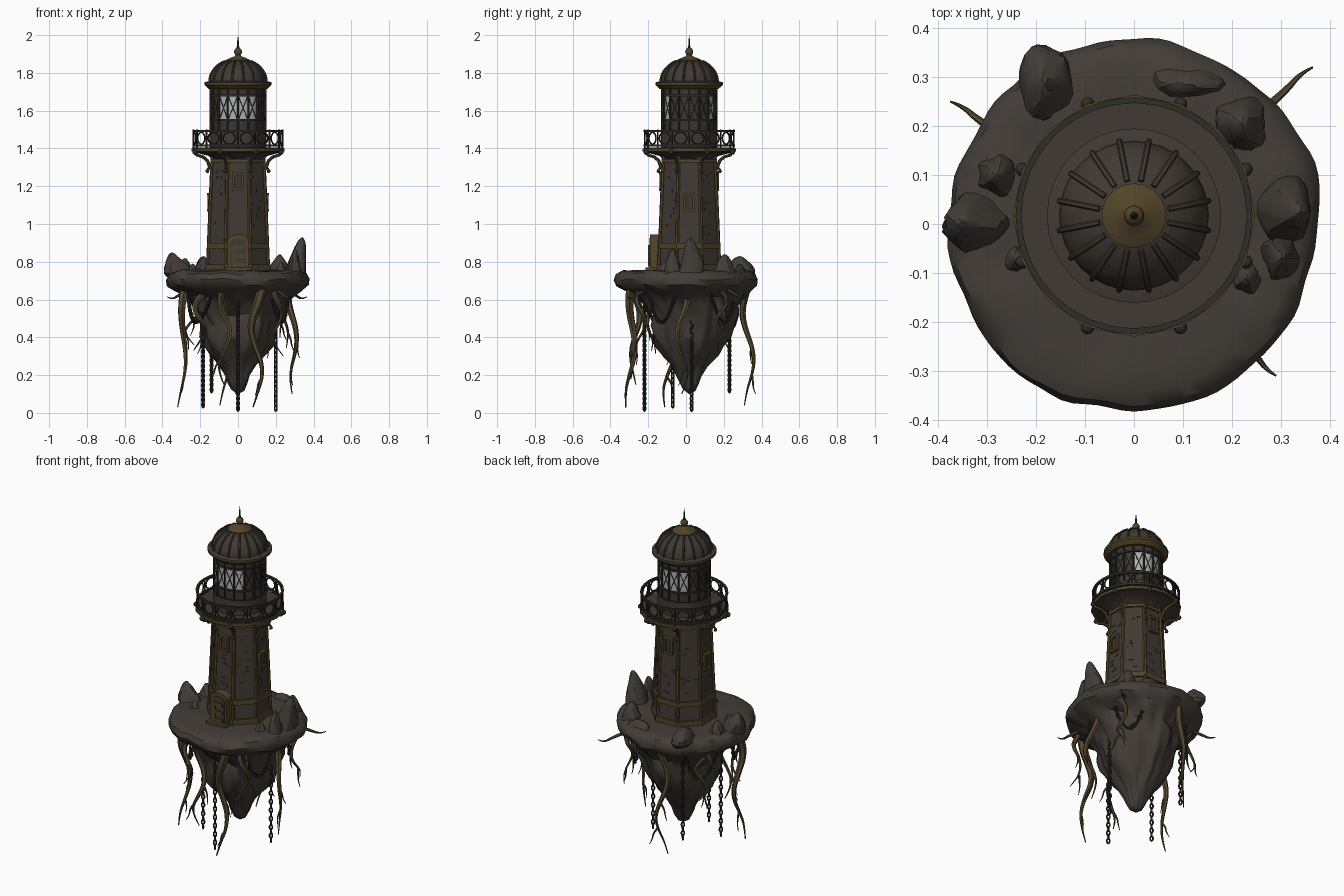
import bpy, bmesh, math, random
from math import sin, cos, pi, tau, radians
from mathutils import Vector, Matrix, noise

random.seed(4)
CY = 0.017  # tower axis
cube = bpy.data.objects.get("Cube")
if cube:
    bpy.data.objects.remove(cube)


def material(name, rgb):
    m = bpy.data.materials.new(name)
    m.use_nodes = True
    m.diffuse_color = (*rgb, 1)
    bsdf = next(n for n in m.node_tree.nodes if n.type == 'BSDF_PRINCIPLED')
    bsdf.inputs["Base Color"].default_value = (*rgb, 1)
    return m


ROCK = material("rock grey", (.056, .047, .039))
STONE = material("wall stone", (.052, .042, .033))
BRASS = material("old brass", (.082, .058, .021))
IRON = material("dark iron", (.030, .026, .020))
ROOT = material("root brown", (.085, .062, .028))
GLASS = material("dark glass", (.043, .037, .030))
LENS = material("pale lens", (.42, .45, .45))


def finish(ob, mat, angle=35):
    ob.data.materials.append(mat)
    bpy.ops.object.select_all(action='DESELECT')
    ob.select_set(True)
    bpy.context.view_layer.objects.active = ob
    if ob.type == 'CURVE':
        bpy.ops.object.convert(target='MESH')
    bpy.ops.object.shade_smooth_by_angle(angle=radians(angle))
    return bpy.context.object


def from_bm(name, bm, mat, angle=35):
    bmesh.ops.recalc_face_normals(bm, faces=bm.faces)
    me = bpy.data.meshes.new(name)
    bm.to_mesh(me)
    bm.free()
    ob = bpy.data.objects.new(name, me)
    bpy.context.collection.objects.link(ob)
    return finish(ob, mat, angle)


def lathe_bm(profile, segs, closed=False, turn=0.0):
    bm = bmesh.new()
    rings = [[bm.verts.new((r * cos(turn + tau * i / segs), CY + r * sin(turn + tau * i / segs), z))
              for i in range(segs)] for r, z in profile]
    pairs = list(zip(rings, rings[1:])) + ([(rings[-1], rings[0])] if closed else [])
    for a, b in pairs:
        for i in range(segs):
            j = (i + 1) % segs
            bm.faces.new((a[i], a[j], b[j], b[i]))
    bmesh.ops.remove_doubles(bm, verts=bm.verts, dist=1e-5)
    return bm


def lathe(name, profile, segs, mat, closed=False, turn=0.0):
    return from_bm(name, lathe_bm(profile, segs, closed, turn), mat)


def band(name, r, z0, z1, depth, segs, mat, turn=0.0):
    return lathe(name, [(r - depth, z0), (r, z0), (r, z1), (r - depth, z1)], segs, mat, True, turn)


def tube(name, paths, radius, mat, cyclic=False, taper=1.0, kind='POLY'):
    cu = bpy.data.curves.new(name, 'CURVE')
    cu.dimensions, cu.bevel_depth, cu.bevel_resolution = '3D', radius, 1
    cu.use_fill_caps, cu.resolution_u = True, 5
    for path in paths:
        sp = cu.splines.new(kind)
        sp.points.add(len(path) - 1)
        for k, p in enumerate(path):
            sp.points[k].co = (*p, 1)
            sp.points[k].radius = 1 + (taper - 1) * k / (len(path) - 1)
        sp.use_cyclic_u = cyclic
        if kind == 'NURBS':
            sp.order_u, sp.use_endpoint_u = 3, True
    ob = bpy.data.objects.new(name, cu)
    bpy.context.collection.objects.link(ob)
    return finish(ob, mat)


def polar(r, a, z):
    return Vector((r * cos(a), CY + r * sin(a), z))


def spin(points, count, turn=0.0):
    return [[polar(r, turn + tau * i / count, z) for r, z in points] for i in range(count)]


def add_box(bm, centre, size, turn=0.0):
    bmesh.ops.create_cube(bm, size=1, matrix=Matrix.Translation(centre) @ Matrix.Rotation(turn, 4, 'Z')
                          @ Matrix.Diagonal((*size, 1)))


# Floating island: rough disc with a lumpy hanging crag, shifted toward the back
bm = lathe_bm([(0, .755), (.1, .755), (.2, .754), (.28, .753), (.335, .752), (.365, .737), (.378, .708), (.37, .675),
               (.33, .645), (.28, .615), (.25, .57), (.23, .52), (.212, .46), (.19, .4), (.165, .35), (.135, .3),
               (.095, .25), (.068, .2), (.052, .16), (.032, .12), (0, .1)], 96)
for v in bm.verts:
    x, y, z = v.co.x, v.co.y - CY, v.co.z
    a = math.atan2(y, x)
    under = z < .64
    f = 1 + (.2 if under else .035) * noise.noise(Vector((cos(a) * 1.8, sin(a) * 1.8, z * (7 if under else 3))))
    f += (.13 if under else .03) * noise.noise(Vector((cos(a) * 4, sin(a) * 4, z * 13)))
    shift = .04 * min(1, max(0, (.66 - z) / .1)) * min(1, max(.4, z / .5))
    v.co = (x * f, y * f + shift, z + .012 * noise.noise(Vector((x * 9, y * 9, 2))))
from_bm("floating_island", bm, ROCK, 40)

# Standing boulders: x, y, half widths, peak height
for k, (x, y, rx, ry, top) in enumerate([
        (.31, .025, .055, .062, .93), (.30, -.07, .036, .048, .87), (.22, .205, .052, .058, .84),
        (-.18, .285, .055, .075, .83), (-.32, .005, .062, .055, .85), (-.28, .1, .04, .042, .82),
        (.23, -.11, .03, .032, .80), (-.24, -.07, .025, .03, .79), (.105, .285, .085, .034, .79)]):
    bm = bmesh.new()
    bmesh.ops.create_icosphere(bm, subdivisions=3, radius=1)
    for v in bm.verts:
        p = v.co.copy()
        n = 1 + .35 * noise.noise(p * 1.3 + Vector((k * 7, 0, 0)))
        w = n * (1 - .33 * max(0, p.z)) * 1.05
        lean = .03 * max(0, p.z) * (1 if x > 0 else -1) * (k in (0, 4))
        v.co = (x + p.x * rx * w + lean, y + p.y * ry * w, .74 + p.z * (top - .74 if p.z > 0 else .04))
    bmesh.ops.dissolve_limit(bm, angle_limit=radians(12), verts=bm.verts, edges=bm.edges)
    from_bm("boulder_%d" % (k + 1), bm, ROCK, 28)

# Octagonal tower with corner posts and bands
OCT = pi / 8
R0, R1, Z0, Z1 = .174, .146, .75, 1.37


def tower_r(z):
    return R0 + (R1 - R0) * (z - Z0) / (Z1 - Z0)


lathe("tower_wall", [(0, Z0), (R0, Z0), (R1, Z1), (0, Z1)], 8, STONE, turn=OCT)
tube("corner_posts", spin([(R0, Z0), (R1, Z1)], 8, OCT), .010, BRASS)
for name, z, h, grow in [("base_band", .755, .03, .012), ("plinth_band", .87, .03, .01),
                         ("neck_band", 1.325, .018, .01)]:
    band(name, tower_r(z) + grow, z, z + h, .03, 8, BRASS, OCT)
bm = bmesh.new()
for i in range(8):
    for _ in range(8):
        z = random.uniform(.93, 1.29)
        a, s = tau * i / 8, random.uniform(-.035, .035)
        p = polar(tower_r(z) * cos(OCT), a, z) + Vector((-sin(a), cos(a), 0)) * s
        add_box(bm, p, (.007, random.uniform(.02, .03), random.uniform(.01, .016)), a)
from_bm("raised_bricks", bm, STONE)

# Narrow framed windows, at alternating heights
frames, panes = bmesh.new(), bmesh.new()
for i in range(4):
    a = i * pi / 2
    z = 1.115 if i % 2 == 0 else 1.225
    r = tower_r(z) * cos(OCT)
    side = Vector((-sin(a), cos(a), 0))
    add_box(panes, polar(r, a, z), (.014, .036, .075), a)
    for s in (-1, 1):
        add_box(frames, polar(r, a, z) + side * s * .024, (.032, .013, .085), a)
        add_box(frames, polar(r, a, z + s * .042), (.036, .062, .014), a)
from_bm("window_frames", frames, BRASS)
from_bm("window_panes", panes, GLASS)


# Arched doorway with panelled door
def arch(name, w, h, y0, y1, mat):
    bm = bmesh.new()
    pts = [(-w, .755), (w, .755)] + [(w * cos(t * pi / 10), h - w * .6 + w * .6 * sin(t * pi / 10))
                                     for t in range(11)]
    f = bm.faces.new([bm.verts.new((x, y0, z)) for x, z in pts])
    new = bmesh.ops.extrude_face_region(bm, geom=[f])["geom"]
    bmesh.ops.translate(bm, verts=[v for v in new if isinstance(v, bmesh.types.BMVert)], vec=(0, y1 - y0, 0))
    return from_bm(name, bm, mat)


arch("door_surround", .056, .945, -.19, -.12, BRASS)
arch("door_leaf", .042, .925, -.194, -.15, STONE)
bm = bmesh.new()
for z in (.785, .832, .88):
    add_box(bm, (.004, -.195, z), (.06, .01, .018))
add_box(bm, (-.022, -.195, .832), (.016, .01, .11))
add_box(bm, (0, -.19, .76), (.13, .05, .02))
from_bm("door_straps_and_step", bm, BRASS)

# Gallery deck, brackets and ring railing
lathe("gallery_deck", [(.13, 1.335), (.155, 1.36), (.20, 1.372), (.232, 1.38), (.238, 1.405), (.14, 1.405)],
      16, STONE, True, OCT)
band("deck_edge", .247, 1.383, 1.4, .02, 16, BRASS, OCT)
tube("gallery_brackets", spin([(.15, 1.28), (.165, 1.31), (.175, 1.335), (.2, 1.355), (.235, 1.365), (.245, 1.38)],
                              8, OCT), .009, BRASS)
tube("bracket_hooks", spin([(.15, 1.315), (.165, 1.3), (.178, 1.285), (.17, 1.272)], 8, OCT), .006, IRON)
bm = bmesh.new()
for i in range(8):
    for r, z, s in [(.247, 1.38, .014), (.176, 1.28, .01)]:
        bmesh.ops.create_icosphere(bm, subdivisions=2, radius=s,
                                   matrix=Matrix.Translation(polar(r, OCT + i * pi / 4, z)))
from_bm("bracket_knobs", bm, IRON)
for name, z in [("bottom_rail", 1.416), ("top_rail", 1.492)]:
    band(name, .242, z - .006, z + .006, .012, 32, IRON)
tube("rail_posts", spin([(.236, 1.4), (.236, 1.5)], 16, OCT), .005, IRON)
hoops = []
for i in range(16):
    a = tau * (i + .5) / 16
    side = Vector((-sin(a), cos(a), 0))
    hoops.append([polar(.234, a, 1.454 + .032 * sin(t * tau / 14)) + side * .034 * cos(t * tau / 14)
                  for t in range(14)])
tube("rail_hoops", hoops, .0045, IRON, cyclic=True)

# Lantern room: glazed drum with pale front and back panes
band("lantern_base", .15, 1.4, 1.49, .02, 16, STONE, OCT)
glass = lathe("lantern_glass", [(.14, z) for z in (1.48, 1.55, 1.68, 1.73)], 16, GLASS, turn=OCT)
glass.data.materials.append(LENS)
for p in glass.data.polygons:
    p.material_index = int(abs(p.normal.y) > .72 and 1.55 < p.center.z < 1.68)
tube("lantern_mullions", spin([(.144, 1.48), (.144, 1.73)], 16, OCT), .006, IRON)
lattice = [[polar(.14, OCT + tau * (i + u) / 16, 1.55), polar(.14, OCT + tau * (i + 1 - u) / 16, 1.68)]
           for i in range(16) for u in (0, 1)]
tube("lantern_lattice", lattice, .003, IRON)
for z in (1.49, 1.55, 1.68):
    band("lantern_bar_%d" % round(z * 100), .149, z - .005, z + .005, .01, 16, IRON, OCT)

# Domed roof with ribs, cap and spire; the cornice is brass with a dark top
cornice = lathe("cornice", [(.13, 1.715), (.155, 1.715), (.178, 1.737), (.178, 1.75), (.15, 1.757), (.13, 1.757)],
                32, BRASS, True)
cornice.data.materials.append(STONE)
for p in cornice.data.polygons:
    p.material_index = int(p.normal.z > .7)
dome = [(.153 * cos(t * pi / 20), 1.75 + .125 * sin(t * pi / 20)) for t in range(11)]
lathe("dome", dome, 32, STONE)
tube("dome_ribs", spin([(r + .002, z + .002) for r, z in dome[:8]], 16, pi / 16), .006, STONE)
lathe("dome_cap", [(.066, 1.858), (.066, 1.867), (.045, 1.878), (.02, 1.887), (.01, 1.9), (0, 1.9)], 24, BRASS)
lathe("finial_ball", [(.021 * sin(t * pi / 10), 1.912 - .022 * cos(t * pi / 10)) for t in range(11)], 16, BRASS)
lathe("spire", [(.01, 1.925), (.005, 1.945), (.004, 1.97), (0, 2)], 8, IRON)

# Hanging roots: x, y, top and bottom heights, thickness
for k, (x, y, top, low, thick) in enumerate([
        (-.29, -.09, .68, .03, .025), (.1, -.29, .68, .03, .028), (-.07, -.27, .66, .15, .022),
        (-.07, .33, .68, .04, .022), (.29, -.02, .68, .1, .022), (-.2, -.19, .66, .33, .02),
        (.21, -.24, .66, .3, .016), (.25, .19, .66, .34, .016), (-.24, .19, .66, .36, .016)]):
    out = Vector((x, y, 0)).normalized()
    side = Vector((-out.y, out.x, 0))
    path = []
    for t in range(9):
        u = t / 8
        sway = .03 * sin(u * 9 + k * 1.7)
        path.append(Vector((x, y, top + (low - top) * u)) + side * sway + out * (.025 * sin(u * 8 + k) + .02 * u - .01))
    tube("root_%d" % (k + 1), [path], thick, ROOT, taper=.12, kind='NURBS')
    twigs = []
    for t, s in ((4, 1), (6, -1)):
        p = path[t]
        twigs.append([p, p + side * s * .025 - Vector((0, 0, .03)), p + side * s * .03 - Vector((0, 0, .07)),
                      p + side * s * .045 + out * .01 - Vector((0, 0, .1))])
    tube("rootlets_%d" % (k + 1), twigs, .007, ROOT, taper=.25, kind='NURBS')

# Twigs poking out past the rim
tube("rim_twigs", [[(x * .7, y * .7, .65), (x * .85, y * .85, .62), (x * .93, y * .96, .60), (x, y, .615)]
                   for x, y in [(.365, .32), (-.375, .25), (.29, -.31)]], .01, ROOT, taper=.2, kind='NURBS')


# Chains: alternating links along a line, hanging straight or draped
def chain(name, path):
    links, step, size = [], .026, .015
    for a, b in zip(path, path[1:]):
        n = max(1, round((b - a).length / step))
        d = (b - a).normalized()
        s = d.orthogonal().normalized()
        for i in range(n):
            c = a.lerp(b, (i + .5) / n)
            w = s if len(links) % 2 else d.cross(s)
            links.append([c + d * size * cos(t * tau / 10) + w * .008 * sin(t * tau / 10) for t in range(10)])
    tube(name, links, .005, IRON, cyclic=True)


for k, (x, y, top, low) in enumerate([(0, -.22, .65, .012), (.2, .03, .5, .012),
                                      (-.185, -.07, .62, .03), (-.14, .23, .6, .11)]):
    chain("hanging_chain_%d" % (k + 1), [Vector((x, y, top)), Vector((x, y, low))])
for k, (a0, a1) in enumerate([(-50, -15), (25, 60), (125, 165), (195, 240)]):
    chain("draped_chain_%d" % (k + 1),
          [polar(.275, radians(a0 + (a1 - a0) * t / 10), .63 - .6 * (t / 10) * (1 - t / 10)) for t in range(11)])
